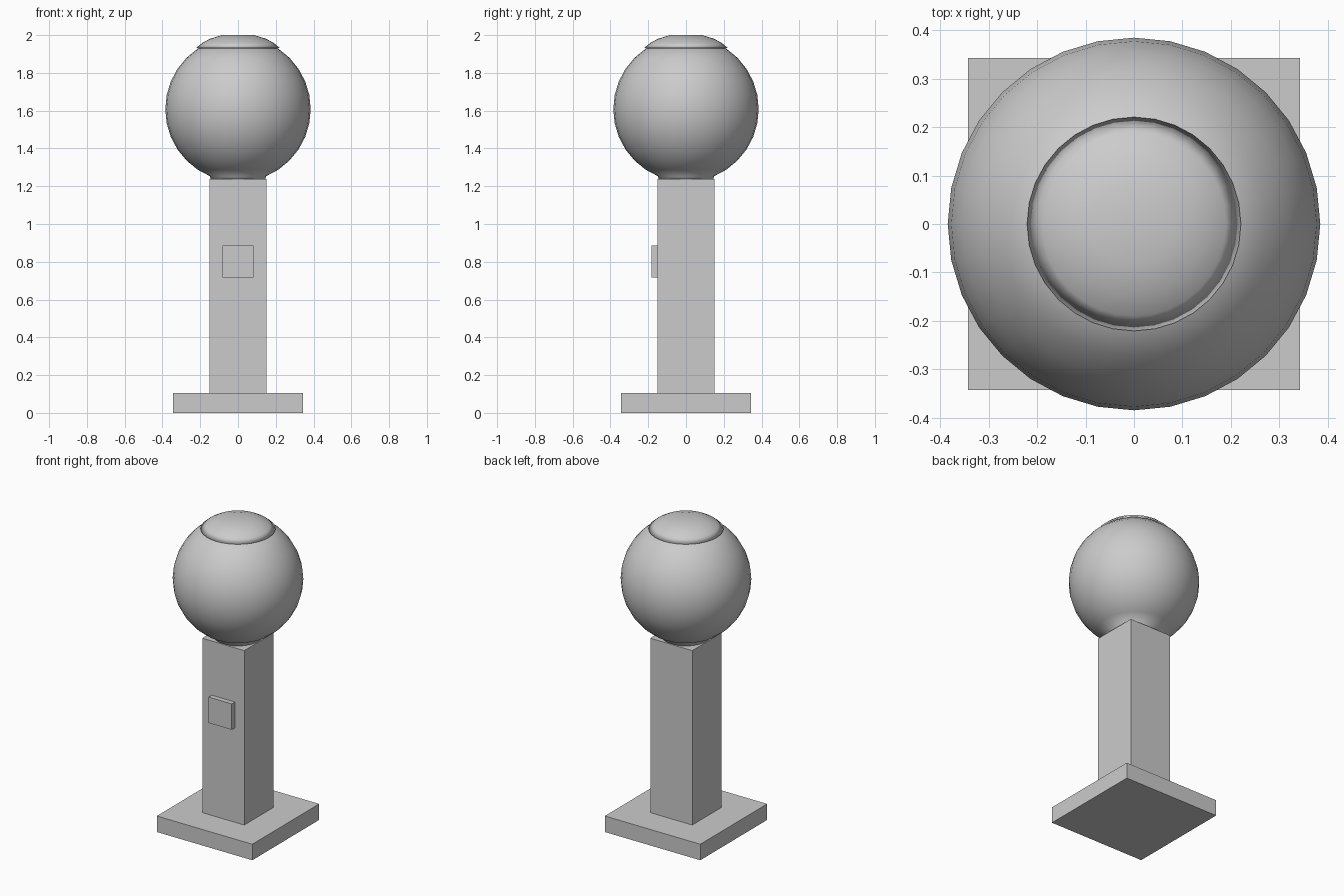
import bpy
import bmesh
from math import radians, sin, cos
from mathutils import Matrix, Vector

old = bpy.data.objects.get("Cube")
if old:
    bpy.data.objects.remove(old, do_unlink=True)

grey = bpy.data.materials.new("plain grey")
grey.use_nodes = True
colour = (0.6, 0.6, 0.6, 1)
grey.diffuse_color = colour
grey.node_tree.nodes["Principled BSDF"].inputs["Base Color"].default_value = colour


def finish(name, bm):
    mesh = bpy.data.meshes.new(name)
    bmesh.ops.recalc_face_normals(bm, faces=bm.faces)
    bm.to_mesh(mesh)
    bm.free()
    mesh.materials.append(grey)
    obj = bpy.data.objects.new(name, mesh)
    bpy.context.collection.objects.link(obj)
    return obj


def box(name, low, high):
    low, high = Vector(low), Vector(high)
    bm = bmesh.new()
    bmesh.ops.create_cube(bm, size=1, matrix=Matrix.Translation((low + high) / 2)
                          @ Matrix.Diagonal((*(high - low), 1)))
    return finish(name, bm)


def lathe(name, profile, sides=32):
    bm = bmesh.new()
    verts = [bm.verts.new((r, 0, z)) for r, z in profile]
    edges = [bm.edges.new(pair) for pair in zip(verts, verts[1:])]
    bmesh.ops.spin(bm, geom=verts + edges, cent=(0, 0, 0), axis=(0, 0, 1),
                   angle=radians(360), steps=sides)
    bmesh.ops.remove_doubles(bm, verts=bm.verts, dist=0.0005)
    obj = finish(name, bm)
    obj.data.shade_smooth()
    return obj


# Square foot, post and front button plate
box("base_plate", (-0.343, -0.343, 0), (0.343, 0.343, 0.104))
box("post", (-0.151, -0.151, 0.104), (0.151, 0.151, 1.237))
box("front_plate", (-0.083, -0.183, 0.717), (0.083, -0.151, 0.885))

# Globe with a short neck below and a shallow overhanging cap above
radius, centre = 0.385, 1.608
globe = [(radius * cos(radians(a)), centre + radius * sin(radians(a)))
         for a in [-67.5 + 11.25 * i for i in range(12)]]
neck = [(0, 1.237), (0.146, 1.237)]
cap = [(0.206, 1.93), (0.221, 1.932), (0.19, 1.958), (0.15, 1.98),
       (0.085, 2.0), (0, 2.0)]
lathe("globe", neck + globe + cap)
